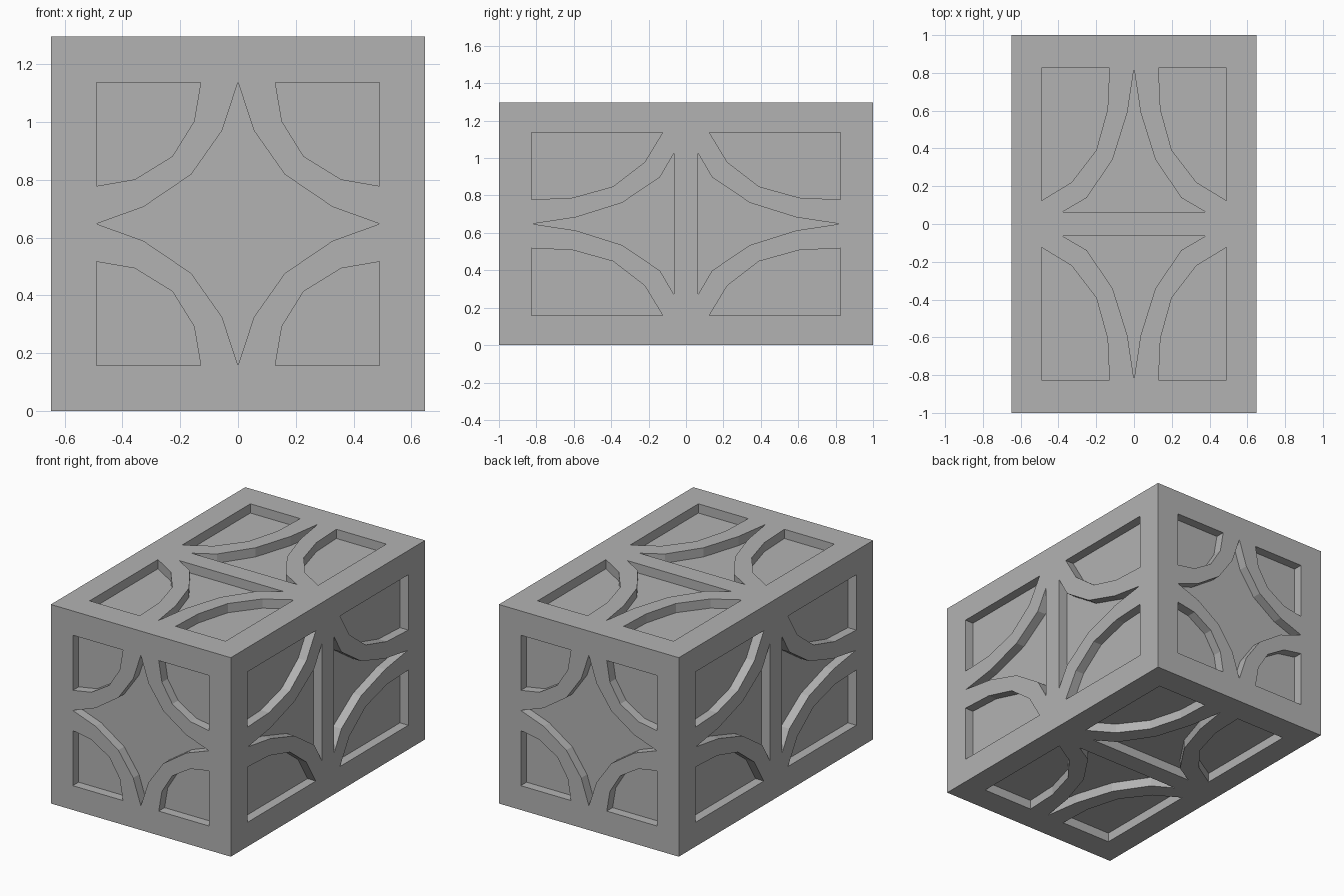
import bpy, bmesh
from mathutils import Vector

if "Cube" in bpy.data.objects:
    bpy.data.objects.remove(bpy.data.objects["Cube"])

HX, HY, HZ = 0.648, 1.0, 0.648   # half sizes of the block
DEPTH = 0.06                     # depth of the carved pockets

grey = bpy.data.materials.new("plain grey")
grey.diffuse_color = (0.45, 0.45, 0.45, 1)
grey.use_nodes = True
grey.node_tree.nodes["Principled BSDF"].inputs["Base Color"].default_value = grey.diffuse_color

X, Y, Z = Vector((1, 0, 0)), Vector((0, 1, 0)), Vector((0, 0, 1))
CENTRE = Vector((0, 0, HZ))

# Quarter outlines, mirrored into the other quadrants
end_corner = [(.49, .49), (.129, .49), (.152, .355), (.227, .234), (.357, .154), (.49, .131)]
end_star = [(0, .49), (.055, .323), (.162, .171), (.327, .059), (.49, 0)]
long_corner = [(.827, .49), (.124, .49), (.221, .33), (.39, .20), (.606, .14), (.827, .13)]
long_star = [(.063, .38), (.139, .25), (.342, .113), (.59, .035), (.822, 0)]


def mirror(points, su, sv):
    return [(u * su, v * sv) for u, v in points]


def end_pockets():
    shapes = [mirror(end_corner, a, b) for a in (1, -1) for b in (1, -1)]
    star = (end_star + mirror(end_star, 1, -1)[::-1][1:]
            + mirror(end_star, -1, -1)[1:] + mirror(end_star, -1, 1)[::-1][1:-1])
    return shapes + [star]


def long_pockets():
    shapes = [mirror(long_corner, a, b) for a in (1, -1) for b in (1, -1)]
    half = long_star + mirror(long_star, 1, -1)[::-1][1:]
    return shapes + [half, mirror(half, -1, 1)]


def add_prism(bm, outline, u, v, n, half):
    """Prism from DEPTH below the face to a little above it."""
    rings = [[bm.verts.new(CENTRE + u * p + v * q + n * h) for p, q in outline]
             for h in (half - DEPTH, half + 0.05)]
    bm.faces.new(rings[0])
    bm.faces.new(rings[1])
    for i in range(len(outline)):
        j = (i + 1) % len(outline)
        bm.faces.new((rings[0][i], rings[0][j], rings[1][j], rings[1][i]))


def make_object(name, bm):
    bmesh.ops.recalc_face_normals(bm, faces=bm.faces)
    mesh = bpy.data.meshes.new(name)
    bm.to_mesh(mesh)
    bm.free()
    mesh.materials.append(grey)
    obj = bpy.data.objects.new(name, mesh)
    bpy.context.collection.objects.link(obj)
    return obj


# Solid block
bm = bmesh.new()
bmesh.ops.create_cube(bm, size=2)
for vert in bm.verts:
    vert.co = Vector((vert.co.x * HX, vert.co.y * HY, vert.co.z * HZ)) + CENTRE
block = make_object("carved_block", bm)

# Pocket cutters for all six faces
bm = bmesh.new()
for side in (1, -1):
    for outline in end_pockets():
        add_prism(bm, outline, X, Z, Y * side, HY)
    for outline in long_pockets():
        add_prism(bm, outline, Y, Z, X * side, HX)
        add_prism(bm, outline, Y, X, Z * side, HZ)
cutter = make_object("pocket_cutter", bm)
cutter.hide_render = True

# Carve the pockets, then drop the cutter
carve = block.modifiers.new("carve", "BOOLEAN")
carve.operation = "DIFFERENCE"
carve.solver = "EXACT"
carve.object = cutter
bpy.context.view_layer.objects.active = block
block.select_set(True)
bpy.ops.object.modifier_apply(modifier=carve.name)
bpy.data.objects.remove(cutter)
